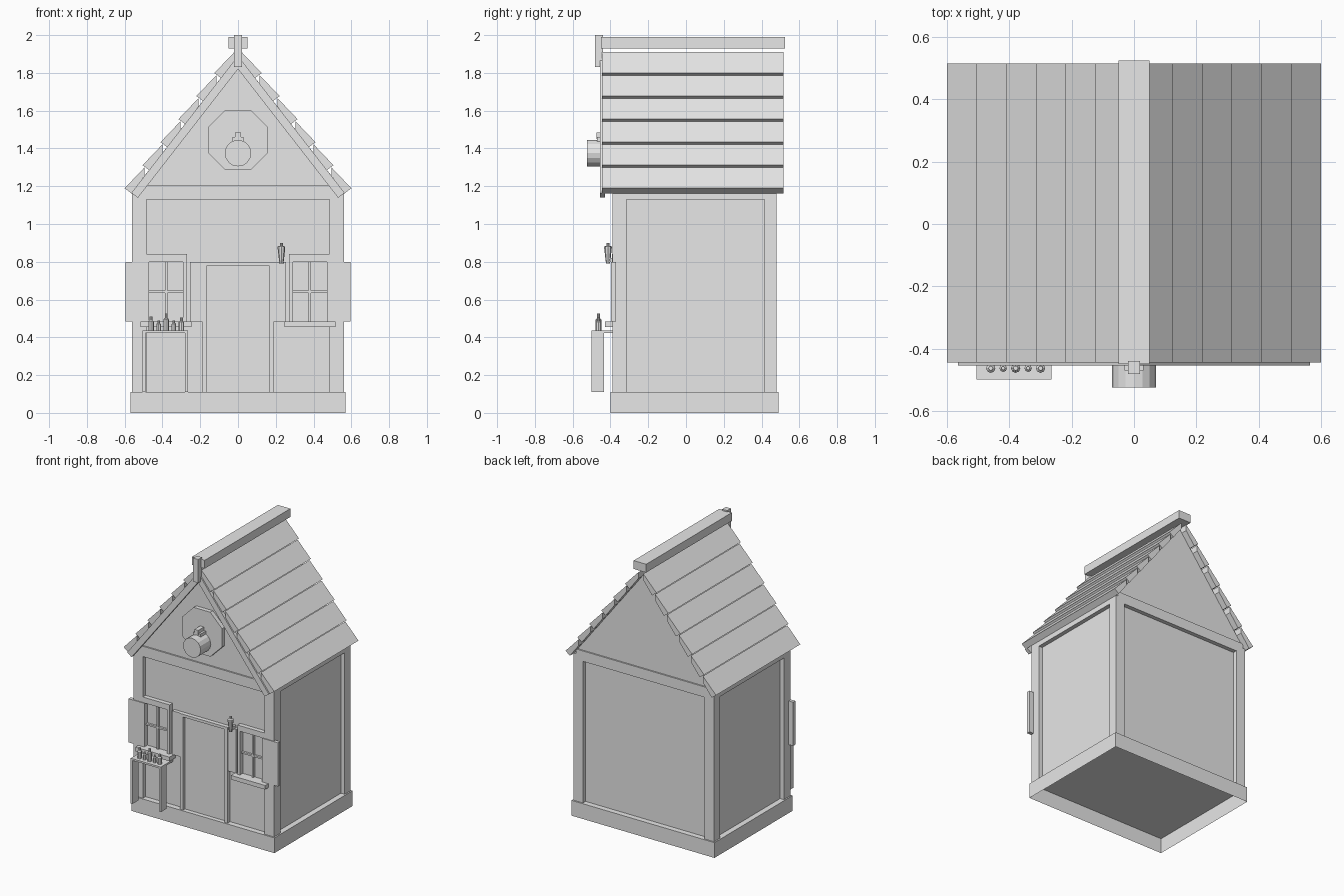
import bpy, bmesh, math

cube = bpy.data.objects.get("Cube")
if cube:
    bpy.data.objects.remove(cube, do_unlink=True)

grey = bpy.data.materials.new("plain_grey")
grey.use_nodes = True
grey.diffuse_color = (0.8, 0.8, 0.8, 1)
grey.node_tree.nodes["Principled BSDF"].inputs["Base Color"].default_value = (0.8, 0.8, 0.8, 1)


def finish(name, bm):
    bmesh.ops.recalc_face_normals(bm, faces=bm.faces)
    mesh = bpy.data.meshes.new(name)
    bm.to_mesh(mesh)
    bm.free()
    mesh.materials.append(grey)
    ob = bpy.data.objects.new(name, mesh)
    bpy.context.collection.objects.link(ob)
    return ob


def prism(name, pts, y0, y1):
    """Extrude an x/z outline from y0 to y1."""
    bm = bmesh.new()
    face = bm.faces.new([bm.verts.new((x, y0, z)) for x, z in pts])
    res = bmesh.ops.extrude_face_region(bm, geom=[face])
    verts = [g for g in res["geom"] if isinstance(g, bmesh.types.BMVert)]
    bmesh.ops.translate(bm, verts=verts, vec=(0, y1 - y0, 0))
    return finish(name, bm)


def box(name, x0, x1, y0, y1, z0, z1):
    return prism(name, [(x0, z0), (x1, z0), (x1, z1), (x0, z1)], y0, y1)


def pair(name, x0, x1, *rest):
    """A box on each side of the centre line."""
    box("left_" + name, x0, x1, *rest)
    box("right_" + name, -x1, -x0, *rest)


def turned(name, x, y, profile, sides=8):
    """Stack of rings (radius, z) around a vertical axis."""
    bm = bmesh.new()
    rings = []
    for r, z in profile:
        rings.append([bm.verts.new((x + r * math.cos(math.tau * i / sides),
                                    y + r * math.sin(math.tau * i / sides), z))
                      for i in range(sides)])
    for a, b in zip(rings, rings[1:]):
        for i in range(sides):
            j = (i + 1) % sides
            bm.faces.new((a[i], a[j], b[j], b[i]))
    bm.faces.new(rings[0])
    bm.faces.new(rings[-1])
    return finish(name, bm)


def disc(r, z, sides, turn=0.0):
    return [(r * math.cos(math.tau * (i + turn) / sides),
             z + r * math.sin(math.tau * (i + turn) / sides)) for i in range(sides)]


# Base plinth, open underneath
base = box("base", -.57, .57, -.40, .49, 0, .11)
bm = bmesh.new()
bm.from_mesh(base.data)
bm.faces.ensure_lookup_table()
bmesh.ops.delete(bm, geom=[f for f in bm.faces if f.normal.z < -.9], context='FACES')
bm.to_mesh(base.data)
bm.free()

# Walls with corner posts and top beams standing proud
box("wall_core", -.53, .53, -.36, .45, .11, 1.17)
pair("front_post", .485, .56, -.39, -.315, .11, 1.17)
pair("back_post", .485, .56, .415, .48, .11, 1.17)
pair("side_beam", .5, .56, -.315, .415, 1.13, 1.17)
box("front_beam", -.54, .54, -.39, -.33, 1.13, 1.205)
box("back_beam", -.54, .54, .42, .48, 1.13, 1.205)
prism("gable", [(-.53, 1.17), (.53, 1.17), (.53, 1.21), (0, 1.89), (-.53, 1.21)], -.38, .47)

# Roof planks and front barge boards
SLOPE = 1.284


def roof(x, drop=0.0):
    return 1.96 - SLOPE * x - drop


for side, s in (("left", 1), ("right", -1)):
    for k in range(6):
        x1 = .125 + .095 * k
        x0 = max(0, x1 - .105)
        prism(f"{side}_roof_plank_{k + 1}",
              [(s * x1, roof(x1)), (s * x0, roof(x0, .025)),
               (s * x0, roof(x0, .07)), (s * (x1 - .035), roof(x1) - .027)], -.445, .515)
    prism(f"{side}_barge_board",
          [(0, 1.89), (s * .565, 1.164), (s * .53, 1.139), (0, 1.82)], -.455, -.43)

# Ridge cap and finial post
box("ridge_cap", -.05, .05, -.45, .525, 1.93, 1.99)
box("ridge_post", -.02, .02, -.482, -.44, 1.83, 2.0)

# Octagonal gable plate with bell
prism("gable_plate", disc(.173, 1.445, 8, .5), -.41, -.37)
prism("bell", disc(.07, 1.375, 16), -.525, -.40)
box("bell_bracket", -.03, .03, -.47, -.40, 1.43, 1.46)
box("bell_hook", -.015, .015, -.475, -.40, 1.45, 1.485)

# Door frame around a recessed door
pair("door_jamb", .165, .19, -.39, -.35, .11, .80)
box("door_lintel", -.165, .165, -.39, -.35, .78, .80)
box("door", -.165, .165, -.368, -.35, .11, .78)

# Windows: casing, cross bars, sill and shutters
pair("window_inner_casing", .27, .29, -.392, -.35, .485, .84)
pair("window_outer_casing", .47, .485, -.39, -.35, .485, .84)
pair("window_head", .29, .47, -.392, -.35, .80, .84)
pair("window_upright_bar", .374, .386, -.375, -.35, .485, .80)
pair("window_cross_bar", .29, .47, -.375, -.35, .635, .647)
pair("sill", .245, .517, -.43, -.35, .455, .485)
pair("outer_shutter", .47, .595, -.396, -.37, .485, .80)
pair("inner_shutter", .19, .255, -.385, -.35, .485, .80)

# Stand under the right window
box("stand_top", -.505, -.265, -.50, -.36, .422, .435)
box("stand_outer_panel", -.505, -.49, -.50, -.435, .11, .422)
box("stand_inner_panel", -.28, -.265, -.50, -.435, .11, .422)

# Bottles on the stand
for i, h in enumerate((.075, .055, .09, .055, .07)):
    r = .015 if i % 2 == 0 else .012
    z = .435
    turned(f"bottle_{i + 1}", -.46 + .04 * i, -.463,
           [(r, z), (r, z + h * .65), (r * .5, z + h * .75), (r * .5, z + h)])

# Wall lantern beside the door
turned("lantern", .23, -.413,
       [(.01, .79), (.013, .81), (.02, .87), (.02, .88), (.008, .885), (.008, .90)])
box("lantern_bracket", .222, .238, -.413, -.36, .80, .82)
